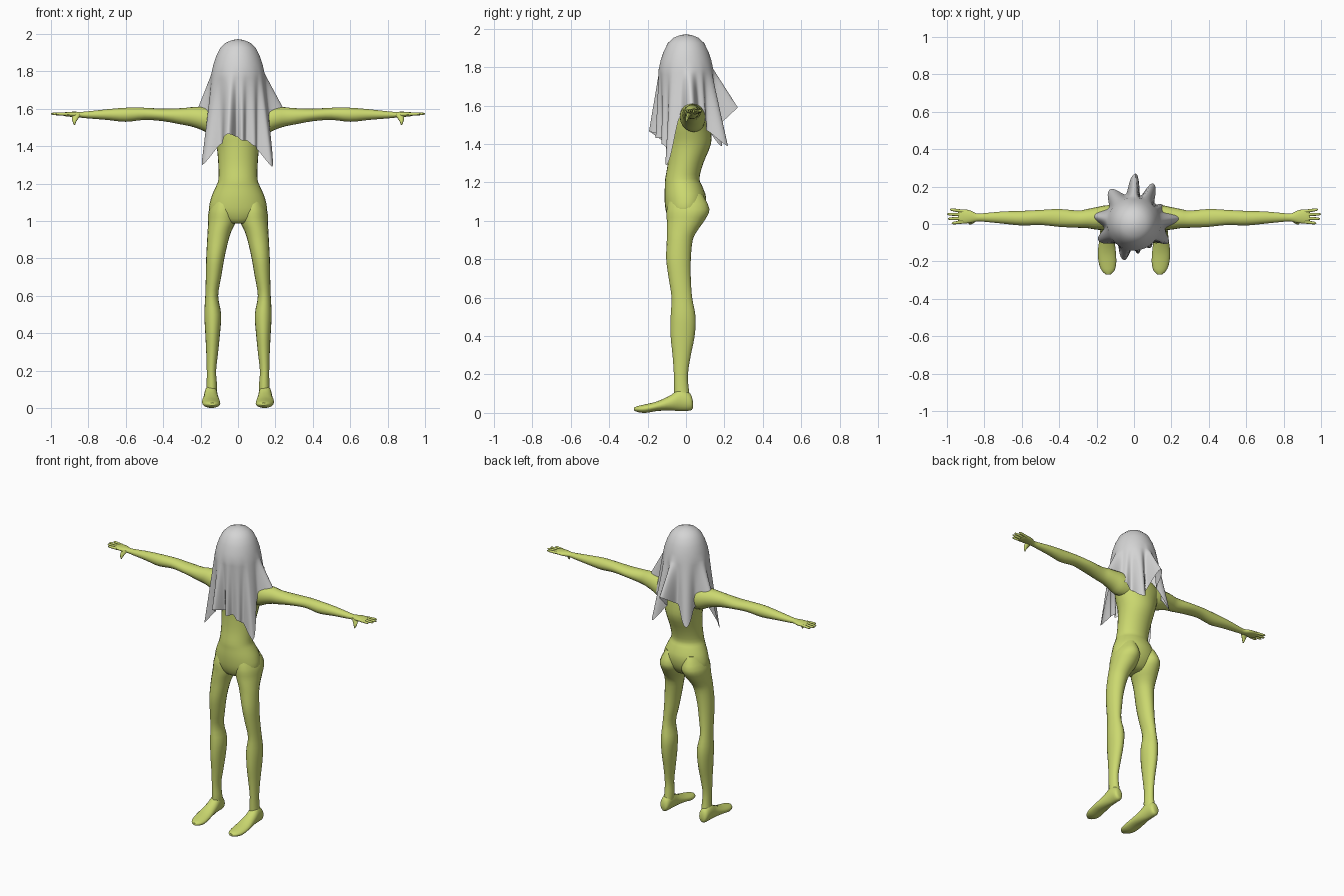
import bpy, bmesh, math
from mathutils import Vector


def material(name, rgb):
    m = bpy.data.materials.new(name)
    m.diffuse_color = (*rgb, 1)
    return m


SKIN = material("lime skin", (0.60, 0.69, 0.16))
CLOTH = material("pale grey cloth", (0.66, 0.66, 0.66))


def finish(name, bm, mat, mirror=False, angle=50):
    bmesh.ops.recalc_face_normals(bm, faces=bm.faces)
    me = bpy.data.meshes.new(name)
    bm.to_mesh(me)
    bm.free()
    me.materials.append(mat)
    ob = bpy.data.objects.new(name, me)
    bpy.context.collection.objects.link(ob)
    if mirror:
        mod = ob.modifiers.new("mirror", 'MIRROR')
        mod.use_clip = False
        mod.use_mirror_merge = False
    bpy.ops.object.select_all(action='DESELECT')
    ob.select_set(True)
    bpy.context.view_layer.objects.active = ob
    bpy.ops.object.shade_smooth_by_angle(angle=math.radians(angle))
    return ob


def smooth_rows(rows, steps):
    """Catmull-Rom interpolation between cross-section rows."""
    out = []
    for i in range(len(rows) - 1):
        p0, p1 = rows[max(i - 1, 0)], rows[i]
        p2, p3 = rows[i + 1], rows[min(i + 2, len(rows) - 1)]
        for s in range(steps):
            t = s / steps
            out.append([0.5 * (2 * b + (c - a) * t + (2 * a - 5 * b + 4 * c - d) * t * t
                               + (3 * b - a - 3 * c + d) * t ** 3)
                        for a, b, c, d in zip(p0, p1, p2, p3)])
    return out + [list(rows[-1])]


def loft(name, axis, rows, mirror=True, sides=20, steps=3):
    """Rows are (position on axis, min and max of one cross axis, min and max of the other)."""
    bm = bmesh.new()
    u, v = [k for k in range(3) if k != axis]
    rings = []
    for pos, a0, a1, b0, b1 in smooth_rows(rows, steps):
        ring = []
        for k in range(sides):
            ang = 2 * math.pi * k / sides
            co = Vector((0, 0, 0))
            co[axis] = pos
            co[u] = (a0 + a1) / 2 + (a1 - a0) / 2 * math.cos(ang)
            co[v] = (b0 + b1) / 2 + (b1 - b0) / 2 * math.sin(ang)
            ring.append(bm.verts.new(co))
        rings.append(ring)
    for r0, r1 in zip(rings, rings[1:]):
        for k in range(sides):
            j = (k + 1) % sides
            bm.faces.new((r0[k], r0[j], r1[j], r1[k]))
    bm.faces.new(rings[0])
    bm.faces.new(rings[-1])
    return finish(name, bm, SKIN, mirror)


X, Y, Z = 0, 1, 2

# Torso with neck
torso = [(0.985, .05, -.06, .03), (1.0, .10, -.085, .06), (1.05, .152, -.105, .095),
         (1.12, .145, -.112, .105), (1.18, .12, -.11, .085), (1.22, .105, -.108, .07),
         (1.3, .105, -.095, .09), (1.4, .115, -.09, .13), (1.48, .14, -.09, .13),
         (1.55, .16, -.07, .12), (1.6, .13, -.04, .10), (1.64, .06, -.035, .07),
         (1.7, .045, -.035, .055), (1.76, .045, -.04, .05)]
loft("torso", Z, [(z, -w, w, y0, y1) for z, w, y0, y1 in torso], mirror=False, sides=28)

# Head under the cloth
bm = bmesh.new()
bmesh.ops.create_uvsphere(bm, u_segments=24, v_segments=14, radius=1)
for vert in bm.verts:
    vert.co = Vector((vert.co.x * .095, vert.co.y * .105, 1.83 + vert.co.z * .125))
finish("head", bm, SKIN)

# Legs, including the buttocks at the top
loft("legs", Z, [
    (1.14, .03, .12, -.08, .085), (1.06, .006, .155, -.10, .122), (1.0, .01, .16, -.10, .095),
    (.95, .033, .162, -.10, .06), (.9, .05, .165, -.10, .035), (.8, .073, .17, -.103, .025),
    (.7, .09, .172, -.09, .025), (.6, .106, .175, -.075, .032), (.5, .09, .18, -.08, .05),
    (.4, .096, .175, -.08, .045), (.3, .106, .17, -.07, .025), (.2, .117, .167, -.063, .01),
    (.12, .112, .168, -.062, .015), (.06, .113, .172, -.06, .025)])

# Feet
loft("feet", Y, [
    (.036, .13, .16, .025, .06), (.022, .115, .175, .012, .10), (-.03, .11, .18, .01, .125),
    (-.08, .105, .185, .012, .092), (-.15, .097, .193, .01, .06), (-.21, .095, .188, .0, .045),
    (-.25, .105, .172, .004, .036), (-.27, .125, .15, .012, .028)])

# Arms with palms
loft("arms", X, [
    (.08, 0, .10, 1.46, 1.60), (.15, -.03, .10, 1.465, 1.61), (.2, -.03, .09, 1.488, 1.61),
    (.25, -.022, .08, 1.505, 1.608), (.3, -.02, .072, 1.515, 1.603), (.4, -.015, .08, 1.533, 1.60),
    (.5, -.005, .075, 1.54, 1.605), (.6, -.008, .07, 1.53, 1.605), (.7, .002, .067, 1.54, 1.597),
    (.8, .012, .058, 1.548, 1.586), (.84, .014, .056, 1.552, 1.583),
    (.88, .005, .074, 1.555, 1.584), (.925, .003, .078, 1.56, 1.581),
    (.94, .015, .065, 1.565, 1.577)])

# Fingers, fanned slightly
for i, (y0, y1, tip) in enumerate([(.011, .004, .975), (.03, .028, .995),
                                   (.05, .053, 1.0), (.068, .078, .985)]):
    rows = []
    for t, r in ((0, .009), (.4, .0085), (.85, .007), (1, .002)):
        y, z = y0 + (y1 - y0) * t, 1.571 + .002 * t
        rows.append((.915 + (tip - .915) * t, y - r, y + r, z - r, z + r))
    loft(f"finger_{i + 1}", X, rows, sides=10, steps=2)

# Thumbs pointing down
loft("thumbs", Z, [(1.572, .835, .885, .01, .04), (1.55, .852, .888, .002, .024),
                   (1.53, .865, .884, -.004, .012), (1.514, .871, .877, -.002, .004)], sides=10)

# Draped cloth: hem folds as (angle in degrees, radius, height); corners hang lowest
HEM = [(7, .24, 1.61), (24, .17, 1.57), (33, .185, 1.52), (44, .155, 1.47), (65, .24, 1.39),
       (77, .155, 1.48), (88, .27, 1.59), (106, .165, 1.52), (125, .225, 1.39),
       (146, .165, 1.50), (169, .215, 1.61), (188, .165, 1.54), (204, .21, 1.30),
       (230, .14, 1.41), (255, .20, 1.465), (267, .125, 1.45), (278, .16, 1.43),
       (290, .128, 1.43), (306, .155, 1.40), (317, .14, 1.38), (331, .21, 1.29),
       (350, .17, 1.54)]
DOME = [(.03, 1.967), (.065, 1.953), (.095, 1.925), (.117, 1.88), (.132, 1.835), (.142, 1.79)]


def hem_at(deg):
    keys = HEM + [(HEM[0][0] + 360, *HEM[0][1:])]
    if deg < keys[0][0]:
        deg += 360
    for (a0, r0, z0), (a1, r1, z1) in zip(keys, keys[1:]):
        if a0 <= deg <= a1:
            f = 0.5 - 0.5 * math.cos(math.pi * (deg - a0) / (a1 - a0))
            return r0 + (r1 - r0) * f, z0 + (z1 - z0) * f


bm = bmesh.new()
N, DROP = 180, 14
top = bm.verts.new((0, 0, 1.972))
columns = []
for k in range(N):
    deg = 360 * k / N
    c, s = math.cos(math.radians(deg)), math.sin(math.radians(deg))
    rh, zh = hem_at(deg)
    path = list(DOME)
    for i in range(1, DROP + 1):
        t = i / DROP
        path.append((.142 + (rh - .142) * t, 1.79 + (zh - 1.79) * t))
    columns.append([bm.verts.new((r * c, r * s, z)) for r, z in path])
for k in range(N):
    a, b = columns[k], columns[(k + 1) % N]
    bm.faces.new((top, a[0], b[0]))
    for i in range(len(a) - 1):
        bm.faces.new((a[i], a[i + 1], b[i + 1], b[i]))
finish("draped_cloth", bm, CLOTH, angle=70)
